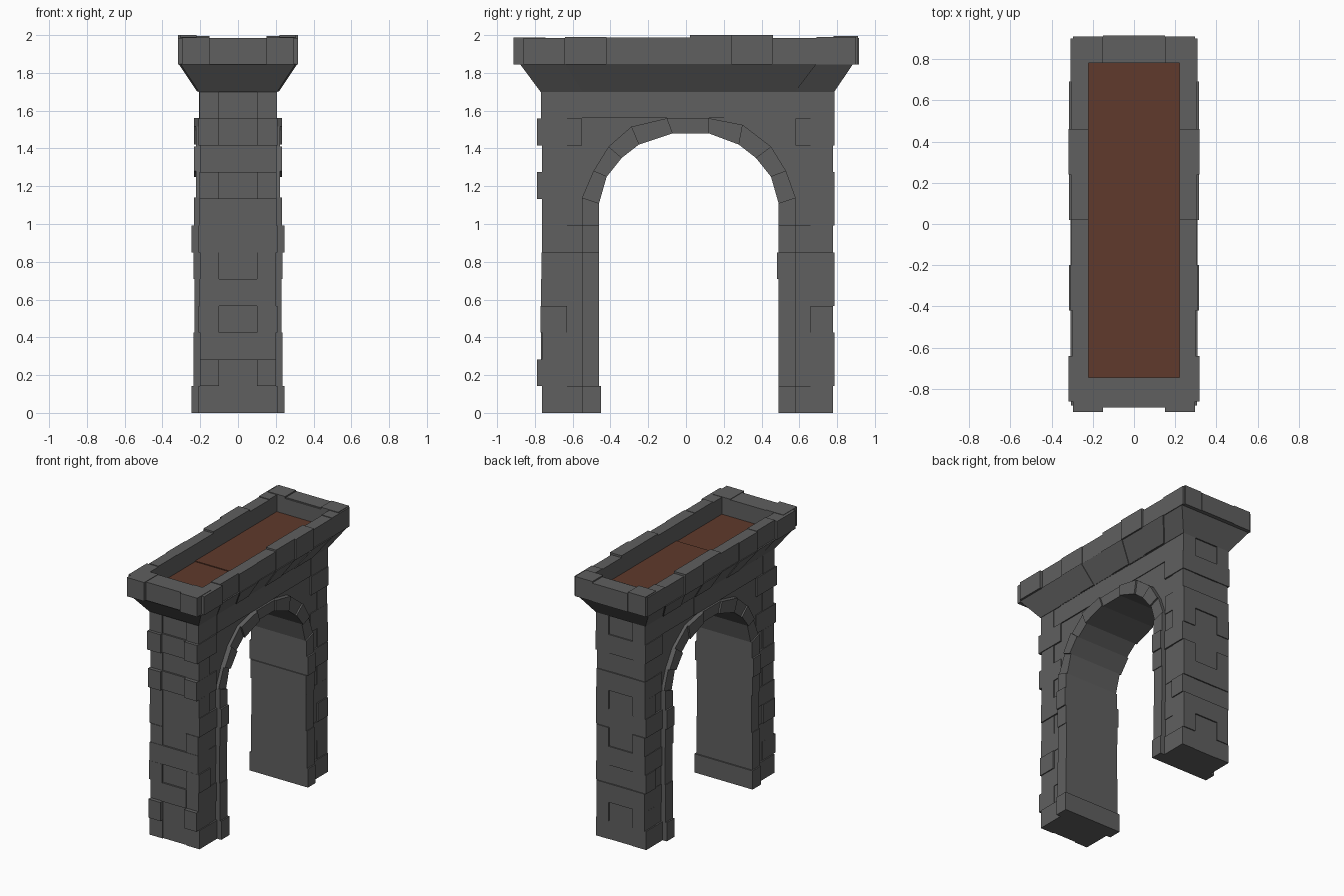
import bpy, bmesh, random
from mathutils import Vector

if "Cube" in bpy.data.objects:
    bpy.data.objects.remove(bpy.data.objects["Cube"])

random.seed(4)


def material(name, col):
    m = bpy.data.materials.new(name)
    m.diffuse_color = (*col, 1)
    m.use_nodes = True
    m.node_tree.nodes["Principled BSDF"].inputs["Base Color"].default_value = m.diffuse_color
    return m


STONE = material("grey stone", (0.115, 0.115, 0.115))
EARTH = material("brown floor", (0.115, 0.042, 0.025))


def finish(bm, name, mat):
    bmesh.ops.recalc_face_normals(bm, faces=bm.faces)
    me = bpy.data.meshes.new(name)
    bm.to_mesh(me)
    bm.free()
    me.materials.append(mat)
    ob = bpy.data.objects.new(name, me)
    bpy.context.collection.objects.link(ob)


def loft(bm, a, b):
    """Solid between two matching rings of points."""
    va = [bm.verts.new(p) for p in a]
    vb = [bm.verts.new(p) for p in b]
    bm.faces.new(va[::-1])
    bm.faces.new(vb)
    n = len(va)
    for i in range(n):
        j = (i + 1) % n
        bm.faces.new((va[i], va[j], vb[j], vb[i]))


def prism(bm, yz, x0, x1):
    loft(bm, [(x0, y, z) for y, z in yz], [(x1, y, z) for y, z in yz])


def box(bm, x0, x1, y0, y1, z0, z1):
    prism(bm, [(y0, z0), (y1, z0), (y1, z1), (y0, z1)], x0, x1)


def jit(a):
    return random.uniform(0, a)


H = 1.70 / 12      # height of one stone course
INNER = [(-.46, 1.11), (-.42, 1.25), (-.34, 1.35), (-.25, 1.42), (-.07, 1.48),
         (.12, 1.48), (.28, 1.42), (.37, 1.35), (.45, 1.25), (.49, 1.11)]
OUTER = [(-.55, 1.14), (-.49, 1.28), (-.41, 1.41), (-.29, 1.515), (-.10, 1.56),
         (.12, 1.56), (.30, 1.525), (.45, 1.41), (.53, 1.28), (.58, 1.14)]

# Core wall with the arch opening
mid = [((a + c) / 2, (b + d) / 2) for (a, b), (c, d) in zip(INNER, OUTER)]
bm = bmesh.new()
prism(bm, [(-.755, 0), (-.755, 1.71), (.775, 1.71), (.775, 0), (.53, 0)]
      + mid[::-1] + [(-.50, 0)], -.198, .198)
finish(bm, "core_wall", STONE)

# Ring of wedge stones round the arch
bm = bmesh.new()
for i in range(len(INNER) - 1):
    w = .222 + .012 * (i % 2)
    prism(bm, [INNER[i], INNER[i + 1], OUTER[i + 1], OUTER[i]], -w, w)
finish(bm, "arch_stones", STONE)

# Lining stones on the inner edge of each leg
bm = bmesh.new()
cuts = [0, H, 3 * H, 5 * H, 6 * H, 7 * H]
widths = [.245, .235, .23, .235, .245]
for k, w in enumerate(widths):
    z0, z1 = cuts[k], cuts[k + 1]
    box(bm, -w, w, -.55, -.45 if k == 0 else -.46, z0, z1)
    box(bm, -w, w, .483 if k == 3 else .49, .58, z0, z1)
prism(bm, [(-.55, 7 * H), (-.46, 7 * H), INNER[0], OUTER[0]], -.232, .232)
prism(bm, [(.49, 7 * H), (.58, 7 * H), OUTER[-1], INNER[-1]], -.232, .232)
finish(bm, "leg_lining_stones", STONE)

# Corner stones, one per course at every outer corner
bm = bmesh.new()
for k in range(12):
    out_a = .79 if k in (1, 8, 10) else .76 + jit(.01)
    out_b = .785 if k % 3 else .778
    for s in (-1, 1):
        w = .21 if k in (0, 3, 6, 10) else .2 + jit(.006)
        xs = sorted((s * .1, s * w))
        wide = k % 2
        box(bm, *xs, -out_a, -.55 - .08 * wide, k * H, k * H + H)
        box(bm, *xs, .58 + .08 * wide, out_b, k * H, k * H + H)
finish(bm, "corner_stones", STONE)

# Middle stones on the end faces
bm = bmesh.new()
for k in (2, 4, 8, 10):
    box(bm, -.1, .1, -.768, -.7, k * H, k * H + H)
    box(bm, -.1, .1, .7, .785, k * H, k * H + H)
finish(bm, "end_face_stones", STONE)

# Top course of the wall
bm = bmesh.new()
ys = [-.63, -.55, -.18, .02, .2, .58, .66]
for i in range(len(ys) - 1):
    w = .202 + jit(.008)
    box(bm, -w, w, ys[i], ys[i + 1], 11 * H + .002, 1.705)
finish(bm, "top_course", STONE)

# Flared cornice: core plus slightly uneven side stones
bm = bmesh.new()


def rect(x, y0, y1, z):
    return [(-x, y0, z), (x, y0, z), (x, y1, z), (-x, y1, z)]


loft(bm, rect(.208, -.77, .785, 1.70), rect(.305, -.88, .885, 1.848))
low = [-.55, -.33, -.18, .02, .2, .37, .58]
high = [-.64, -.42, -.2, .02, .24, .46, .69]
for s in (-1, 1):
    for i in range(len(low) - 1):
        d = .003 + .006 * (i % 2)
        a, b, c, e = low[i], low[i + 1], high[i], high[i + 1]
        loft(bm, [(0, a, 1.702), (s * (.208 + d), a, 1.702),
                  (s * (.208 + d), b, 1.702), (0, b, 1.702)],
             [(0, c, 1.847), (s * (.305 + d), c, 1.847),
              (s * (.305 + d), e, 1.847), (0, e, 1.847)])
finish(bm, "flared_cornice", STONE)

# Parapet stones round the top
bm = bmesh.new()
ys = [-.86, -.64, -.42, -.2, .02, .24, .46, .69, .9]
wide = [.318, .298, .308, .303, .306, .318, .306, .308]
tops = [1.985, 1.99, 1.987, 1.987, 2.0, 2.0, 1.985, 1.99]
for s in (-1, 1):
    for i, w in enumerate(wide):
        box(bm, *sorted((s * .22, s * w)), ys[i], ys[i + 1], 1.845, tops[i])
    xs = sorted((s * .15, s * .296))
    box(bm, *xs, -.912, -.745, 1.845, 1.988)
    box(bm, *xs, .78, .91, 1.845, 1.995)
box(bm, -.15, .15, -.89, -.745, 1.845, 1.984)
box(bm, -.15, .15, .79, .915, 1.845, 1.985)
box(bm, -.296, .296, .78, .905, 1.845, 1.98)
finish(bm, "parapet_stones", STONE)

# Sunken floor on top
bm = bmesh.new()
box(bm, -.222, .222, -.75, -.2, 1.83, 1.856)
box(bm, -.222, .222, -.2, .792, 1.83, 1.862)
finish(bm, "top_floor", EARTH)
